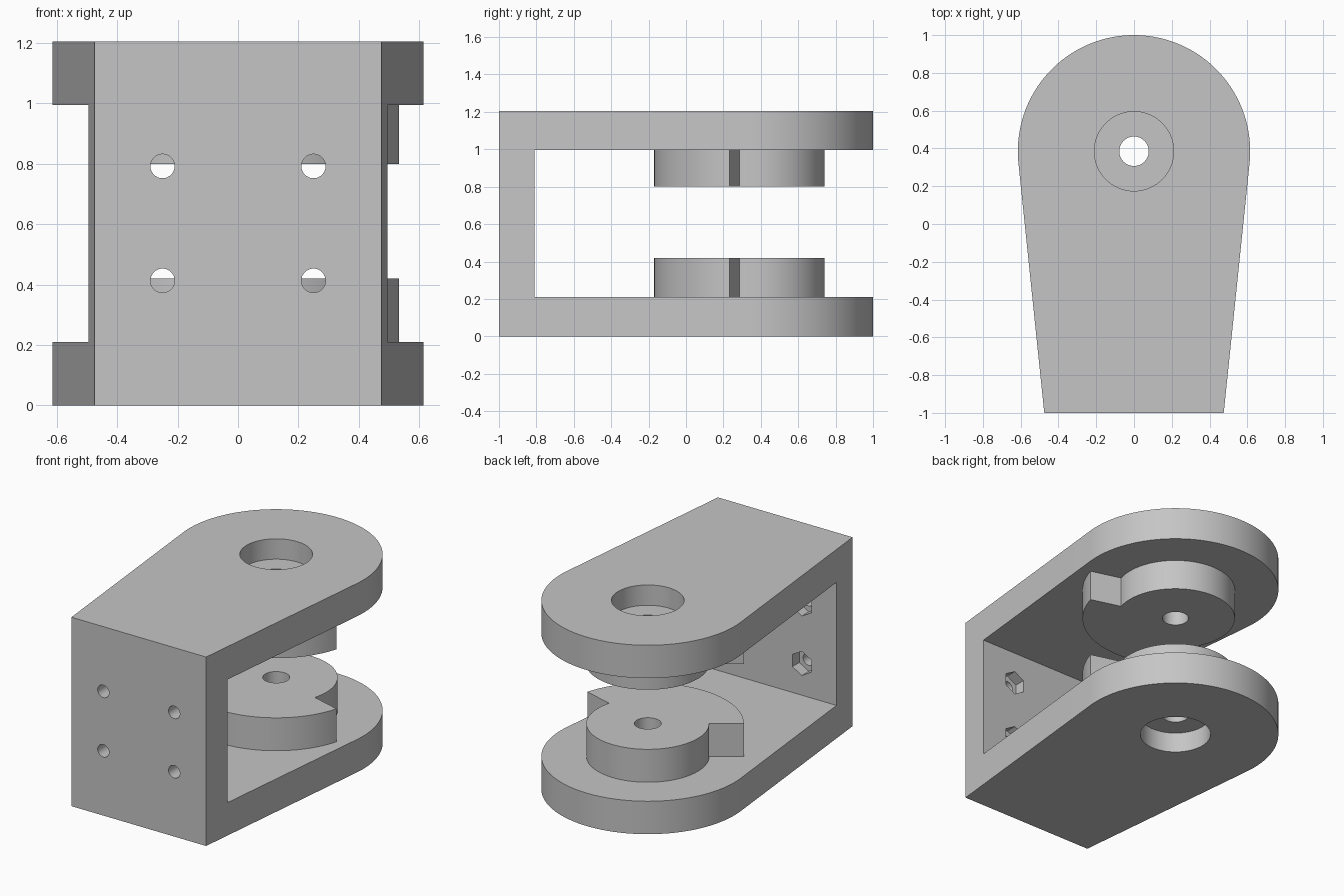
import bpy
import bmesh
from math import sin, cos, pi, radians, atan2, acos, hypot
from mathutils import Matrix

if "Cube" in bpy.data.objects:
    bpy.data.objects.remove(bpy.data.objects["Cube"], do_unlink=True)

HEIGHT, PLATE, WALL = 1.205, 0.21, 0.19
PIVOT_Y, ROUND_R = 0.385, 0.615      # rounded end of the plates
FRONT_HALF = 0.475                   # half width of the front wall

grey = bpy.data.materials.new("plain grey")
grey.use_nodes = True
colour = (0.56, 0.56, 0.56, 1)
grey.diffuse_color = colour
grey.node_tree.nodes["Principled BSDF"].inputs["Base Color"].default_value = colour


def arc(radius, start, end, steps):
    """Points on an arc around the pivot."""
    angles = [start + (end - start) * i / steps for i in range(steps + 1)]
    return [(radius * cos(a), PIVOT_Y + radius * sin(a)) for a in angles]


def extrude(name, outline, z0, z1, matrix=Matrix()):
    """Solid prism from a counter-clockwise outline."""
    bm = bmesh.new()
    face = bm.faces.new([bm.verts.new((x, y, z0)) for x, y in outline])
    top = bmesh.ops.extrude_face_region(bm, geom=[face])["geom"]
    verts = [v for v in top if isinstance(v, bmesh.types.BMVert)]
    bmesh.ops.translate(bm, verts=verts, vec=(0, 0, z1 - z0))
    bmesh.ops.recalc_face_normals(bm, faces=bm.faces)
    bm.transform(matrix)
    mesh = bpy.data.meshes.new(name)
    bm.to_mesh(mesh)
    bm.free()
    mesh.materials.append(grey)
    obj = bpy.data.objects.new(name, mesh)
    bpy.context.collection.objects.link(obj)
    return obj


def circle(radius, sides, y=0.0, turn=0.0):
    return [(radius * cos(turn + 2 * pi * i / sides),
             y + radius * sin(turn + 2 * pi * i / sides)) for i in range(sides)]


def combine(target, tool, operation):
    """Apply a boolean and drop the tool."""
    mod = target.modifiers.new(operation, "BOOLEAN")
    mod.operation, mod.solver, mod.object = operation, "EXACT", tool
    bpy.context.view_layer.objects.active = target
    bpy.ops.object.modifier_apply(modifier=mod.name)
    bpy.data.objects.remove(tool, do_unlink=True)


# Bracket body: tapered sides tangent to the rounded end
dx, dy = FRONT_HALF, -1 - PIVOT_Y
tangent = atan2(dy, dx) + acos(ROUND_R / hypot(dx, dy))
outline = [(-FRONT_HALF, -1), (FRONT_HALF, -1)]
outline += arc(ROUND_R, tangent, pi - tangent, 96)
bracket = extrude("clevis_bracket", outline, 0, HEIGHT)

# Open gap between the two plates
inner_y = -1 + WALL
gap = [(-1, inner_y), (1, inner_y), (1, 2), (-1, 2)]
combine(bracket, extrude("gap_cutter", gap, PLATE, HEIGHT - PLATE), "DIFFERENCE")

# Stepped bosses: wide sector at the front, smaller radius at the back
right_end, left_end = radians(-16), radians(-145.4)
boss = arc(0.555, left_end, right_end, 48)
boss += arc(0.355, right_end, left_end + 2 * pi, 72)
for name, z0, z1 in (("lower_boss", 0.18, 0.42),
                     ("upper_boss", 0.80, HEIGHT - 0.18)):
    combine(bracket, extrude(name, boss, z0, z1), "UNION")

# Pivot hole and the bearing recesses in both outer faces
combine(bracket, extrude("pivot_cutter", circle(0.078, 48, PIVOT_Y), -1, 2), "DIFFERENCE")
for z0, z1 in ((-0.2, 0.13), (HEIGHT - 0.13, HEIGHT + 0.2)):
    recess = extrude("recess_cutter", circle(0.21, 72, PIVOT_Y), z0, z1)
    combine(bracket, recess, "DIFFERENCE")

# Four screw holes with hexagonal nut pockets on the inside of the wall
for x in (-0.25, 0.25):
    for z in (0.413, 0.792):
        place = Matrix.Translation((x, inner_y, z)) @ Matrix.Rotation(pi / 2, 4, "X")
        screw = extrude("screw_cutter", circle(0.04, 32), -0.1, 0.4, place)
        combine(bracket, screw, "DIFFERENCE")
        nut = extrude("nut_cutter", circle(0.077, 6, 0, pi / 2), -0.1, 0.07, place)
        combine(bracket, nut, "DIFFERENCE")

# Smooth curved walls, sharp edges elsewhere
bpy.ops.object.select_all(action="DESELECT")
bracket.select_set(True)
bpy.context.view_layer.objects.active = bracket
bpy.ops.object.shade_smooth_by_angle(angle=radians(14))
